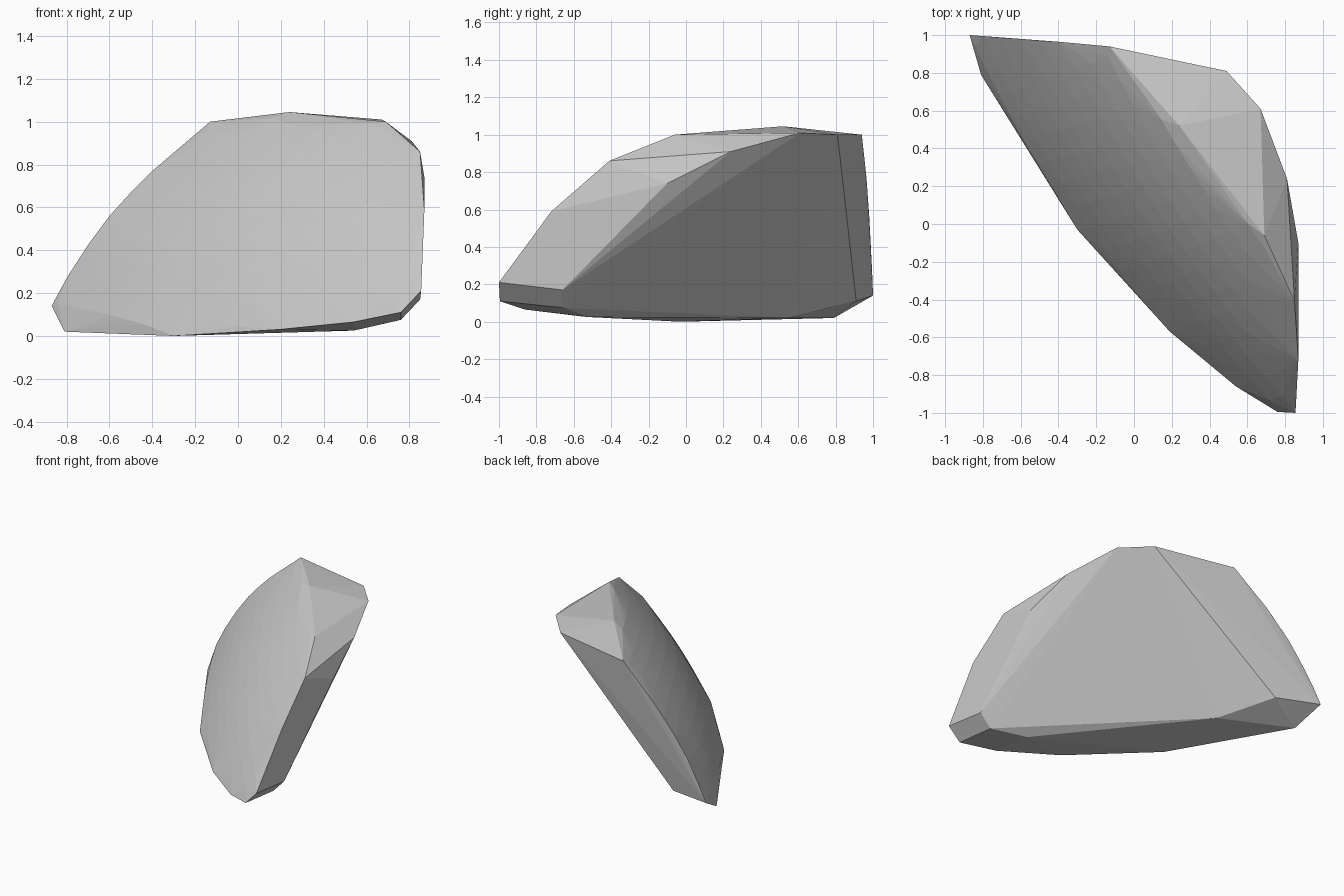
import bpy, bmesh
from mathutils import Vector

if "Cube" in bpy.data.objects:
    bpy.data.objects.remove(bpy.data.objects["Cube"])

# Rim of the domed front face: left arc, top edge, right end, lower edge
rim = [(-.87, 1, .14), (-.8, .995, .27), (-.7, .985, .425), (-.6, .98, .56), (-.5, .97, .67),
       (-.4, .965, .77), (-.13, .94, 1), (.24, .52, 1.045), (.69, -.06, 1), (.85, -.41, .86),
       (.87, -.72, .59), (.855, -1, .21), (.76, -.995, .11), (.54, -.86, .065),
       (.19, -.57, .03), (-.3, -.03, 0), (-.81, .79, .02)]
# Corners of the flat back, top and underside
back = [(.49, .81, 1), (.67, .61, 1.01), (.81, .24, .91), (.87, -.1, .74), (.85, -.66, .17),
        (.76, -.66, .075), (.54, -.52, .025), (-.3, .545, .02), (-.53, .91, .11)]


def hull(points):
    bm = bmesh.new()
    for p in points:
        bm.verts.new(p)
    bmesh.ops.convex_hull(bm, input=bm.verts[:])
    loose = [v for v in bm.verts if not v.link_faces]
    bmesh.ops.delete(bm, geom=loose, context='VERTS')
    bmesh.ops.recalc_face_normals(bm, faces=bm.faces[:])
    bm.normal_update()
    return bm


def solve(A, b):
    n = len(b)
    M = [row[:] + [x] for row, x in zip(A, b)]
    for i in range(n):
        p = max(range(i, n), key=lambda r: abs(M[r][i]))
        M[i], M[p] = M[p], M[i]
        for r in range(n):
            if r != i:
                f = M[r][i] / M[i][i]
                M[r] = [x - f * y for x, y in zip(M[r], M[i])]
    return [M[i][n] / M[i][i] for i in range(n)]


# Local frame of the front face
N = Vector((-.59, -.545, .59)).normalized()
U = Vector((.556, -.81, -.19))
U = (U - N * U.dot(N)).normalized()
V = N.cross(U)
CURVE = .17


def basis(u, v):
    return [1, u, v, u * u, u * v]


# Gentle dome fitted through the rim
rows, rhs = [], []
for p in map(Vector, rim):
    u, v = p.dot(U), p.dot(V)
    rows.append(basis(u, v))
    rhs.append(p.dot(N) + CURVE * v * v)
ata = [[sum(r[i] * r[j] for r in rows) for j in range(5)] for i in range(5)]
atb = [sum(r[i] * d for r, d in zip(rows, rhs)) for i in range(5)]
coef = solve(ata, atb)

# Planes that bound the dome
rough = hull(rim + back)
planes = [(f.normal.copy(), f.verts[0].co.copy()) for f in rough.faces if f.normal.dot(N) < .6]
rough.free()

dome = []
for i in range(21):
    for j in range(13):
        u, v = -1.4 + i * .14, -.3 + j * .13
        d = sum(c * x for c, x in zip(coef, basis(u, v))) - CURVE * v * v
        p = U * u + V * v + N * d
        if all((p - q).dot(n) < -.004 for n, q in planes):
            dome.append(tuple(p))

# Faceted stone
bm = hull(rim + back + dome)
mesh = bpy.data.meshes.new("stone")
bm.to_mesh(mesh)
bm.free()
stone = bpy.data.objects.new("stone", mesh)
bpy.context.collection.objects.link(stone)
